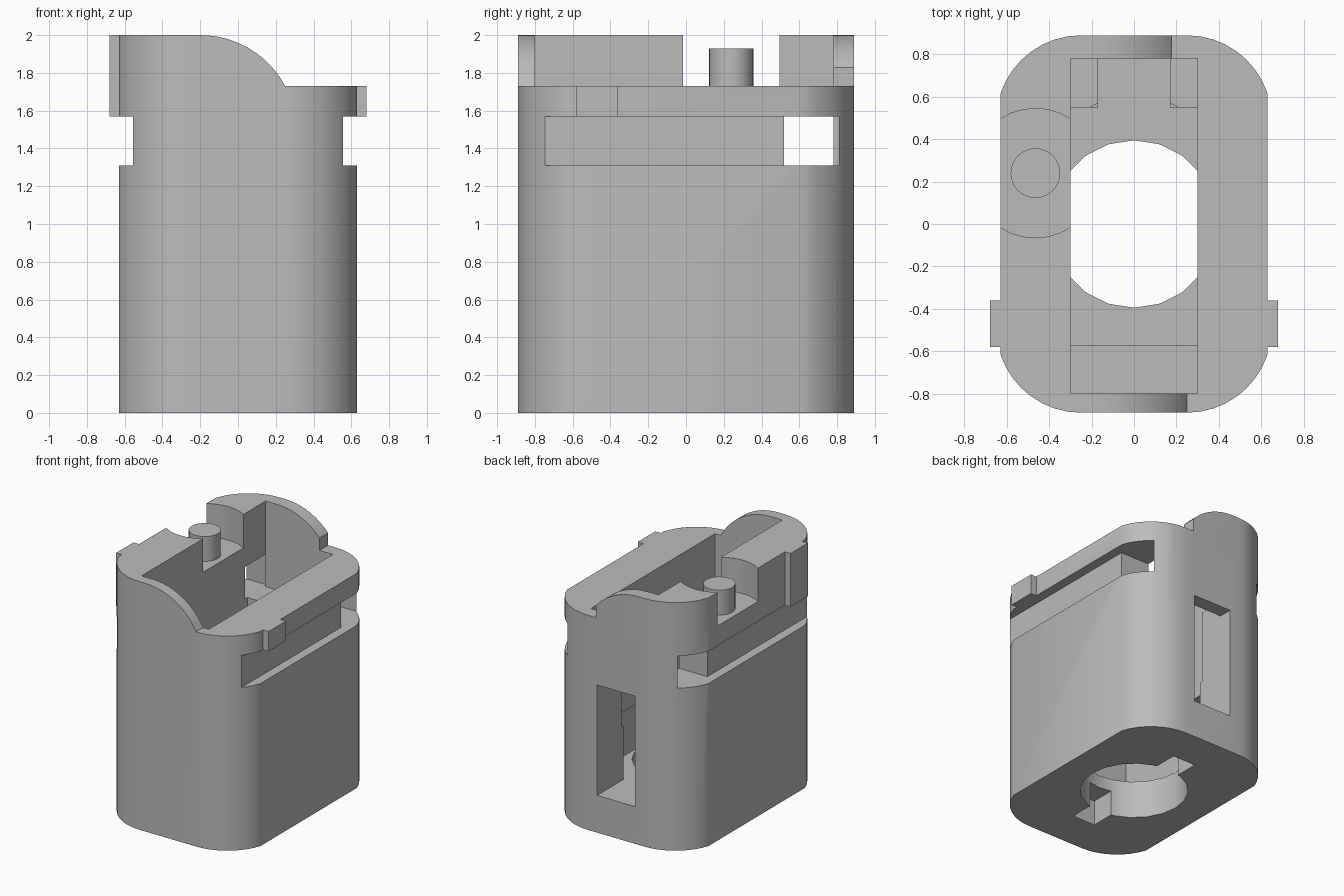
import bpy, bmesh, math
from mathutils import Vector

cube = bpy.data.objects.get("Cube")
if cube:
    bpy.data.objects.remove(cube, do_unlink=True)

grey = bpy.data.materials.new("plain grey")
grey.use_nodes = True
grey.diffuse_color = (0.5, 0.5, 0.5, 1)
grey.node_tree.nodes["Principled BSDF"].inputs["Base Color"].default_value = (0.5, 0.5, 0.5, 1)


def prism(name, points, direction):
    """Extrude a closed polygon of 3D points along a direction."""
    bm = bmesh.new()
    face = bm.faces.new([bm.verts.new(p) for p in points])
    ext = bmesh.ops.extrude_face_region(bm, geom=[face])
    moved = [g for g in ext["geom"] if isinstance(g, bmesh.types.BMVert)]
    bmesh.ops.translate(bm, verts=moved, vec=Vector(direction))
    bmesh.ops.recalc_face_normals(bm, faces=bm.faces)
    mesh = bpy.data.meshes.new(name)
    bm.to_mesh(mesh)
    bm.free()
    mesh.materials.append(grey)
    obj = bpy.data.objects.new(name, mesh)
    bpy.context.collection.objects.link(obj)
    return obj


def box(name, x0, x1, y0, y1, z0, z1):
    corners = [(x0, y0, z0), (x1, y0, z0), (x1, y1, z0), (x0, y1, z0)]
    return prism(name, corners, (0, 0, z1 - z0))


def cylinder(name, x, y, r, z0, z1, sides):
    ring = [(x + r * math.sin(math.tau * i / sides), y + r * math.cos(math.tau * i / sides), z0)
            for i in range(sides)]
    return prism(name, ring, (0, 0, z1 - z0))


def combine(target, other, operation="DIFFERENCE"):
    """Apply a boolean and remove the helper."""
    mod = target.modifiers.new("bool", "BOOLEAN")
    mod.object, mod.operation, mod.solver = other, operation, "EXACT"
    bpy.ops.object.select_all(action="DESELECT")
    bpy.context.view_layer.objects.active = target
    target.select_set(True)
    bpy.ops.object.modifier_apply(modifier=mod.name)
    bpy.data.objects.remove(other, do_unlink=True)


# Rounded outline, with the sides trimmed flat
outline = []
for sx, sy, start in ((1, 1, 0), (-1, 1, 90), (-1, -1, 180), (1, -1, 270)):
    low, high = (18.2, 90) if sx == sy else (0, 71.8)
    for i in range(9):
        a = math.radians(start + low + (high - low) * i / 8)
        outline.append((sx * 0.25 + 0.4 * math.cos(a), sy * 0.49 + 0.4 * math.sin(a), 0))
body = prism("body", outline, (0, 0, 2))

# Curved drop from the tall side to the low side
drop = [(1, -1, 2.1), (-0.2, -1, 2.1)]
for i in range(13):
    a = math.radians(90 - 62 * i / 12)
    drop.append((-0.2 + 0.51 * math.cos(a), -1, 1.49 + 0.51 * math.sin(a)))
drop[-1] = (0.25, -1, 1.73)
drop = [p for p in drop if p[2] >= 1.73] + [(1, -1, 1.73)]
combine(body, prism("drop_cutter", drop, (0, 2, 0)))

# Side tabs
for side, top in ((1, 1.73), (-1, 2)):
    x0, x1 = sorted((side * 0.5, side * 0.68))
    combine(body, box("tab", x0, x1, -0.58, -0.36, 1.57, top), "UNION")

# Main cavity, front ledge and the two back posts
combine(body, box("upper_cavity", -0.3, 0.3, -0.8, 0.78, 0.73, 2.2))
combine(body, box("lower_cavity", -0.4, 0.4, -0.57, 0.55, 0.3, 0.74))
for side in (1, -1):
    post = [(side * x, y, 0.3) for x, y in
            ((0.17, 0.8), (0.17, 0.57), (0.21, 0.55), (0.32, 0.55), (0.32, 0.8))]
    combine(body, prism("post", post, (0, 0, 1.01)), "UNION")

# Back window between the posts
combine(body, box("window_cutter", -0.17, 0.17, 0.54, 1, 0.3, 1.19))

# Side slots, with the opening through to the cavity
for side in (1, -1):
    x0, x1 = sorted((side * 0.555, side * 0.8))
    combine(body, box("slot_cutter", x0, x1, -0.85, 0.81, 1.31, 1.57))
    x0, x1 = sorted((side * 0.3, side * 0.8))
    combine(body, box("opening_cutter", x0, x1, 0.52, 0.81, 1.31, 1.57))

# Step at the end of the back wall
combine(body, box("step_cutter", 0.18, 0.5, 0.7, 1, 1.73, 2.2))

# Round recess with its pin
combine(body, cylinder("recess_cutter", -0.465, 0.24, 0.305, 1.73, 2.2, 32))
pin = cylinder("pin", -0.465, 0.24, 0.117, 1.7, 1.93, 32)

# Round bottom hole with two key notches
combine(body, cylinder("hole_cutter", 0, 0, 0.395, -0.1, 0.35, 20))
combine(body, box("notch_cutter", -0.1, 0.1, -0.57, 0.57, -0.1, 0.2))

bpy.ops.object.select_all(action="DESELECT")
for obj in (body, pin):
    obj.select_set(True)
bpy.context.view_layer.objects.active = body
bpy.ops.object.shade_smooth_by_angle(angle=math.radians(25))
